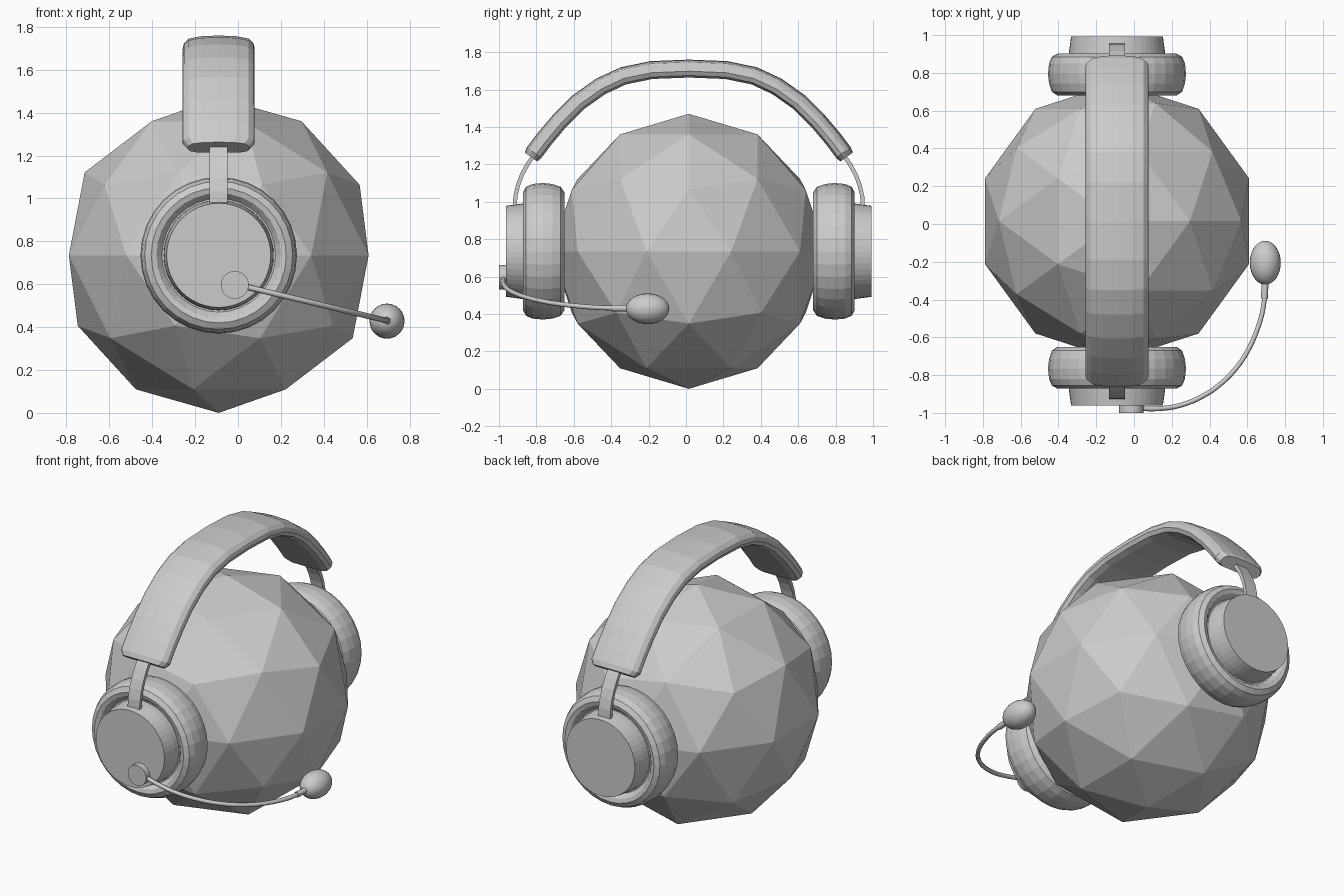
import bpy, bmesh, math
from mathutils import Vector, Matrix

if "Cube" in bpy.data.objects:
    bpy.data.objects.remove(bpy.data.objects["Cube"])

CX, CY, CZ = -0.09, 0.015, 0.735   # centre of the head


def finish(bm, name, smooth=None):
    bmesh.ops.remove_doubles(bm, verts=bm.verts, dist=1e-5)
    bmesh.ops.recalc_face_normals(bm, faces=bm.faces)
    mesh = bpy.data.meshes.new(name)
    bm.to_mesh(mesh)
    bm.free()
    ob = bpy.data.objects.new(name, mesh)
    bpy.context.collection.objects.link(ob)
    if smooth:
        bpy.ops.object.select_all(action='DESELECT')
        ob.select_set(True)
        bpy.context.view_layer.objects.active = ob
        bpy.ops.object.shade_smooth_by_angle(angle=math.radians(smooth))
    return ob


def lathe(name, profile, side, centre, steps=32, closed=False):
    """Turn (radius, distance) points around the y axis."""
    bm = bmesh.new()
    pts = profile + profile[:1] if closed else profile
    vs = [bm.verts.new((r, side * d, 0)) for r, d in pts]
    es = [bm.edges.new(p) for p in zip(vs, vs[1:])]
    bmesh.ops.spin(bm, geom=vs + es, cent=(0, 0, 0), axis=(0, 1, 0),
                   angle=math.tau, steps=steps)
    bmesh.ops.translate(bm, verts=bm.verts, vec=centre)
    return finish(bm, name)


def sweep(name, path, section, scales=None):
    """Sweep a (width, thickness) section along a path in the yz plane."""
    bm = bmesh.new()
    rings = []
    for i, (y, z) in enumerate(path):
        a, b = path[max(i - 1, 0)], path[min(i + 1, len(path) - 1)]
        t = Vector((0, b[0] - a[0], b[1] - a[1])).normalized()
        n = Vector((0, -t.z, t.y))
        s = scales[i] if scales else 1
        rings.append([bm.verts.new(Vector((CX + u * s, CY + y, z)) + n * v * s)
                      for u, v in section])
    k = len(section)
    for a, b in zip(rings, rings[1:]):
        for j in range(k):
            bm.faces.new((a[j], a[(j + 1) % k], b[(j + 1) % k], b[j]))
    bm.faces.new(rings[0])
    bm.faces.new(rings[-1])
    return finish(bm, name)


# low-poly head
bm = bmesh.new()
bmesh.ops.create_icosphere(bm, subdivisions=2, radius=CZ,
                           matrix=Matrix.Translation((CX, CY, CZ)))
finish(bm, "head_ball")

# ear cushions, caps and slider stems on both sides
cushion = [(.20, .70), (.24, .672), (.315, .665), (.345, .685), (.36, .73),
           (.365, .78), (.36, .835), (.345, .87), (.315, .887), (.29, .88),
           (.265, .85), (.20, .85)]
cap = [(0, .84), (.257, .84), (.255, .89), (.243, .977), (0, .977)]
stem = [(.932, .95), (.927, 1.03), (.913, 1.09), (.892, 1.145),
        (.862, 1.20), (.82, 1.26)]
strip = [(-.042, -.011), (.042, -.011), (.042, .011), (-.042, .011)]
for side, label in ((-1, "left"), (1, "right")):
    lathe("ear_cushion_" + label, cushion, side, (CX, CY, CZ), closed=True)
    lathe("ear_cap_" + label, cap, side, (CX, CY, CZ), steps=48)
    sweep("slider_stem_" + label, [(side * y, z) for y, z in stem], strip)

# padded headband
half = [(0, 1.71), (.20, 1.702), (.35, 1.671), (.47, 1.615), (.59, 1.53),
        (.69, 1.43), (.77, 1.335), (.825, 1.262), (.842, 1.238)]
path = [(-y, z) for y, z in half[:0:-1]] + half
right = [(.08, .047), (.14, .036), (.162, .015), (.168, -.012), (.155, -.035),
         (.12, -.046)]
band = [(0, .05)] + right + [(-u, v) for u, v in right[::-1]]
sweep("headband", path, band, [.86] + [1] * (len(path) - 2) + [.86])

# microphone hub
lathe("mic_hub", [(0, .95), (.065, .95), (.065, 1), (0, 1)], -1,
      (-.015, 0, .597), steps=32)

# microphone boom
plan = [(.0, -.975), (.12, -.978), (.245, -.96), (.375, -.905), (.46, -.845),
        (.535, -.77), (.6, -.675), (.65, -.565), (.685, -.44), (.695, -.30)]


def tube(name, pts, radius):
    cu = bpy.data.curves.new(name, 'CURVE')
    cu.dimensions = '3D'
    cu.bevel_depth, cu.bevel_resolution = radius, 2
    cu.resolution_u, cu.use_fill_caps = 4, True
    sp = cu.splines.new('BEZIER')
    sp.bezier_points.add(len(pts) - 1)
    for p, co in zip(sp.bezier_points, pts):
        p.co = co
        p.handle_left_type = p.handle_right_type = 'AUTO'
    ob = bpy.data.objects.new(name, cu)
    bpy.context.collection.objects.link(ob)


tube("mic_boom", [(x, y, .597 - .24 * x) for x, y in plan], .013)
tube("mic_collar", [(.69, -.395, .431), (.695, -.30, .43)], .018)

# microphone foam
bm = bmesh.new()
bmesh.ops.create_uvsphere(bm, u_segments=24, v_segments=16, radius=1)
bmesh.ops.transform(bm, verts=bm.verts,
                    matrix=Matrix.Translation((.695, -.205, .428))
                    @ Matrix.Rotation(math.pi / 2, 4, 'X')
                    @ Matrix.Diagonal((.082, .082, .116, 1)))
finish(bm, "mic_foam", 40)
